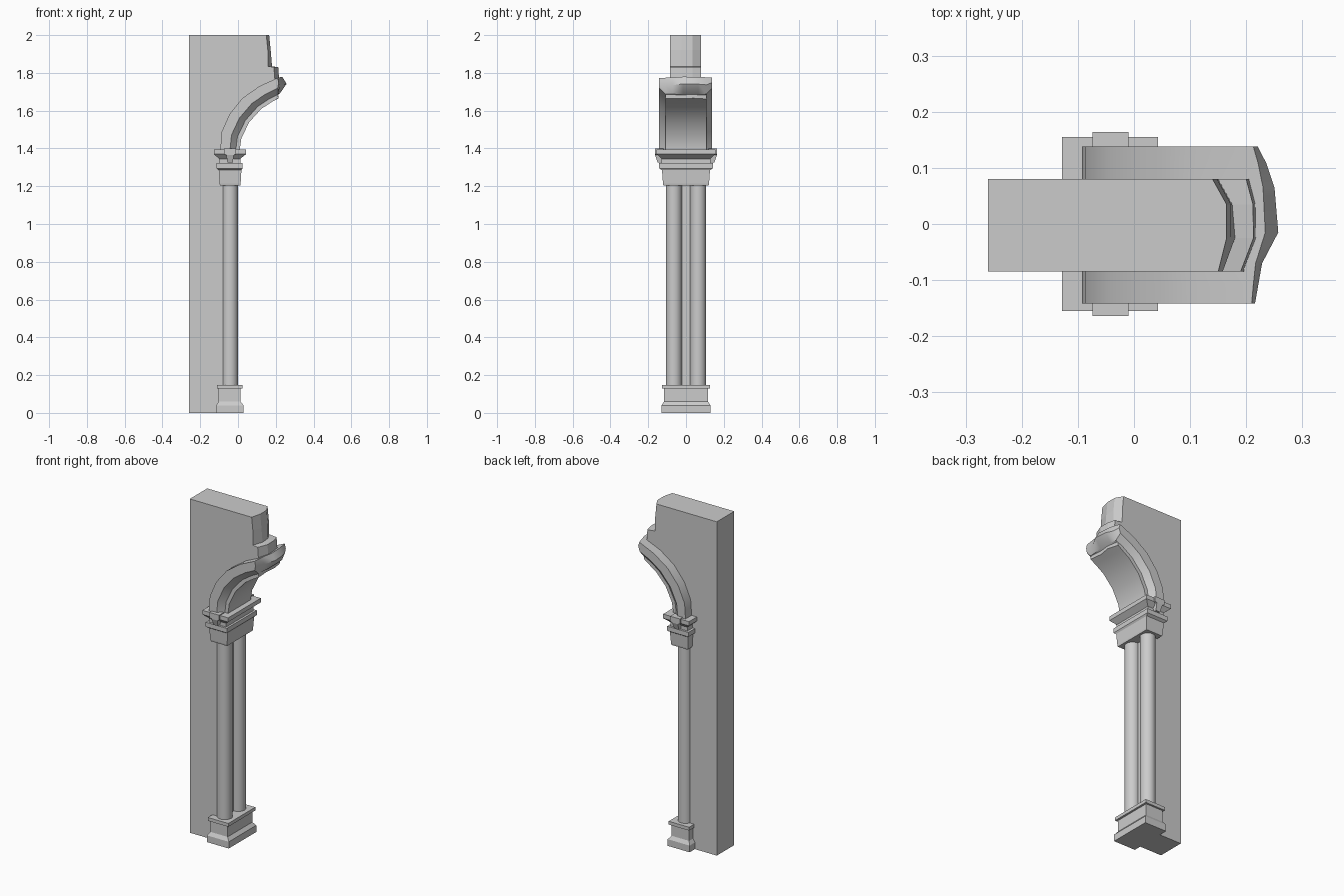
import bpy, bmesh, math
from mathutils import Vector

cube = bpy.data.objects.get("Cube")
if cube:
    bpy.data.objects.remove(cube, do_unlink=True)

stone = bpy.data.materials.new("grey_stone")
stone.use_nodes = True
stone.diffuse_color = (0.6, 0.6, 0.6, 1)
stone.node_tree.nodes["Principled BSDF"].inputs["Base Color"].default_value = (0.6, 0.6, 0.6, 1)


def finish(name, bm, smooth=None):
    """Turn a bmesh into a stone object, optionally smooth below an angle."""
    bmesh.ops.recalc_face_normals(bm, faces=bm.faces)
    mesh = bpy.data.meshes.new(name)
    bm.to_mesh(mesh)
    bm.free()
    mesh.materials.append(stone)
    if smooth:
        for p in mesh.polygons:
            p.use_smooth = True
        mesh.set_sharp_from_angle(angle=math.radians(smooth))
    obj = bpy.data.objects.new(name, mesh)
    bpy.context.collection.objects.link(obj)
    return obj


def loft(name, rings):
    """Bridge closed rings of points and cap both ends."""
    bm = bmesh.new()
    loops = [[bm.verts.new(p) for p in ring] for ring in rings]
    n = len(loops[0])
    for a, b in zip(loops, loops[1:]):
        for i in range(n):
            j = (i + 1) % n
            bm.faces.new((a[i], a[j], b[j], b[i]))
    bm.faces.new(loops[0])
    bm.faces.new(loops[-1])
    return finish(name, bm)


def moulding(name, levels):
    """Stack of rectangles: height, left x, right x, half depth."""
    return loft(name, [[(l, -d, z), (r, -d, z), (r, d, z), (l, d, z)]
                       for z, l, r, d in levels])


# Arch curve: pairs of inner and outer points from springing to broken end
inner = [(.01, 1.37), (.01, 1.4), (.018, 1.455), (.06, 1.54), (.124, 1.61), (.177, 1.645), (.212, 1.665)]
outer = [(-.093, 1.37), (-.093, 1.4), (-.087, 1.487), (-.045, 1.582), (.024, 1.667), (.114, 1.73), (.204, 1.772)]


def on_arch(s, t):
    return Vector(inner[s]).lerp(Vector(outer[s]), t)


def arch_layer(name, columns, rows):
    """Sweep a cross-section along the arch; columns give y, low, high, break."""
    bm = bmesh.new()
    grid = []
    last = len(inner) - 1
    for s in range(last + 1):
        section = []
        for y, low, high, push in columns:
            col = []
            for t, share in zip((low, (low + high) / 2, high), rows):
                p = on_arch(s, t)
                if s == last:
                    p += Vector((.96, .25)) * push * share
                col.append(bm.verts.new((p.x, y, p.y)))
            section.append(col)
        grid.append(section)
    n = len(columns)
    edge = [(c, 0) for c in range(n)] + [(n - 1, 1)]
    edge += [(c, 2) for c in reversed(range(n))] + [(0, 1)]
    for a, b in zip(grid, grid[1:]):
        for (c, r), (d, q) in zip(edge, edge[1:] + edge[:1]):
            bm.faces.new((a[c][r], a[d][q], b[d][q], b[c][r]))
    for end in (grid[0], grid[-1]):
        for c in range(n - 1):
            for r in range(2):
                bm.faces.new((end[c][r], end[c + 1][r], end[c + 1][r + 1], end[c][r + 1]))
    return finish(name, bm, 32)


# Outer arch band with chamfered lower edges and a jagged end
arch_layer("arch_band", [
    (.138, .5, 1, .015), (.108, .2, 1, .03), (.065, .2, 1, .045), (-.015, .2, 1, .052),
    (-.07, .2, 1, .022), (-.108, .2, 1, .015), (-.142, .5, 1, .01)], (.2, 1, .6))
# Soffit layer under the band
arch_layer("arch_soffit", [
    (.108, 0, .3, -.012), (.04, 0, .3, .004), (-.03, 0, .3, -.006), (-.108, 0, .3, .002)], (1, .5, 0))

# Wall slab: slices through its depth, each with its own broken edge
mid_curve = [tuple(on_arch(s, .6)) for s in range(len(inner))]
slices = []
for y, top, foot, ledge in ((.08, .14, .15, .2), (.035, .165, .175, .212),
                            (-.025, .165, .18, .213), (-.085, .15, .158, .19)):
    outline = [(-.26, 0), (-.045, 0), (-.045, 1.36)] + mid_curve[1:]
    outline += [(ledge + .004, 1.775), (ledge, 1.83), (foot, 1.835), (top + .008, 1.92), (top, 2), (-.26, 2)]
    slices.append([(x, y, z) for x, z in outline])
loft("wall", slices)

# Stepped base and capital
moulding("column_base", [
    (0, -.115, .03, .13), (.04, -.115, .03, .13), (.06, -.102, .013, .117),
    (.128, -.102, .013, .117), (.128, -.11, .025, .128), (.148, -.11, .025, .128)])
moulding("capital", [
    (1.205, -.095, .012, .12), (1.215, -.098, .014, .122), (1.285, -.102, .018, .127),
    (1.295, -.115, .025, .142), (1.322, -.115, .025, .142), (1.322, -.1, .012, .13),
    (1.345, -.1, .012, .13), (1.37, -.128, .043, .155), (1.395, -.128, .043, .155)])

# Paired columns and the tapered blocks above them
for side, word in ((1, "back"), (-1, "front")):
    bm = bmesh.new()
    bmesh.ops.create_cone(bm, cap_ends=True, segments=16, radius1=.0425, radius2=.0425, depth=1.08)
    column = finish(word + "_column", bm, 40)
    column.location = (-.0425, side * .064, .68)
    loft(word + "_capital_block", [
        [(-.042 - w, side * .12, z), (-.042 + w, side * .12, z),
         (-.042 + w, side * d, z), (-.042 - w, side * d, z)]
        for z, w, d in ((1.325, .014, .15), (1.365, .02, .164), (1.37, .032, .164), (1.4, .032, .164))])
